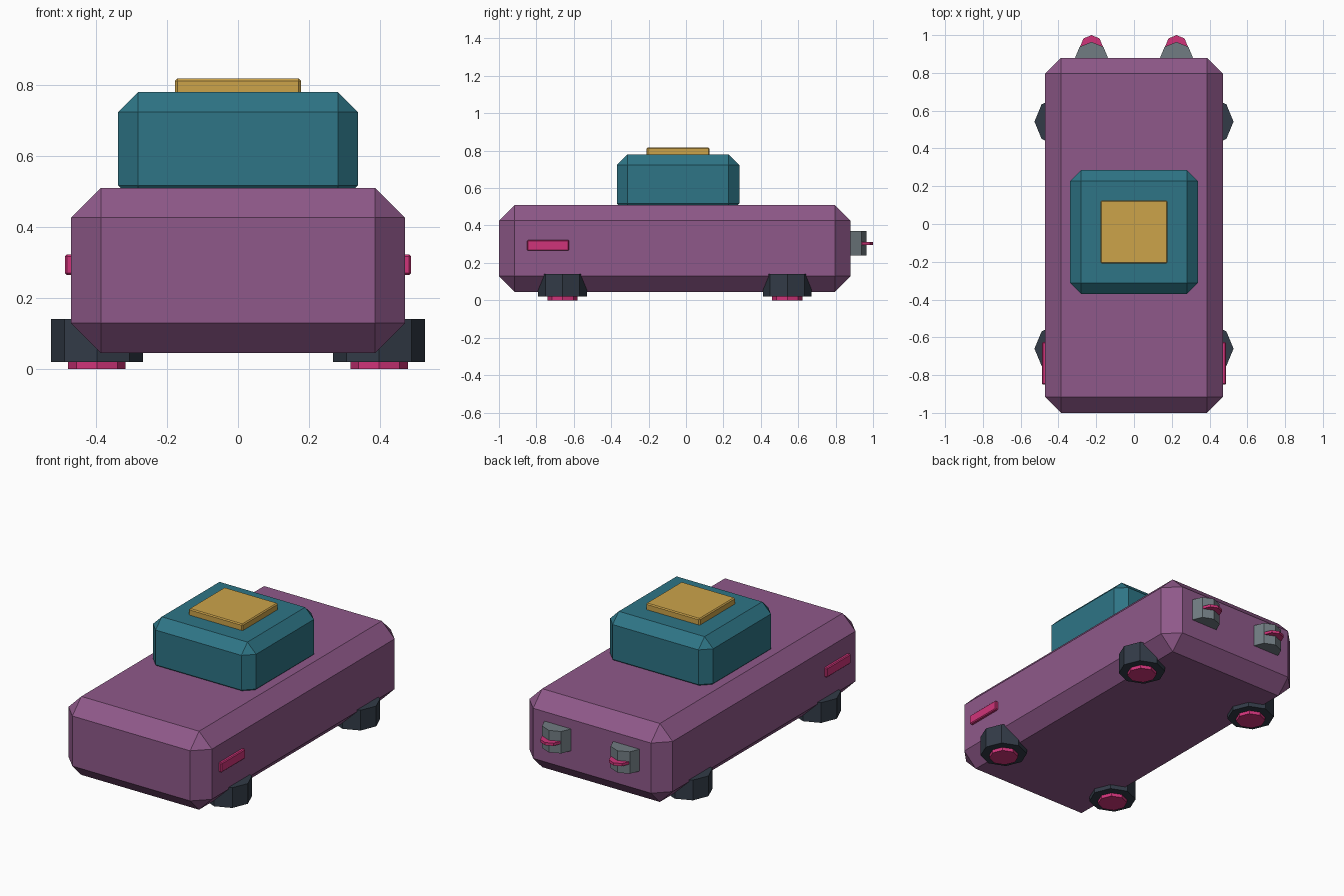
import bpy
import bmesh
from mathutils import Matrix, Vector

default_cube = bpy.data.objects.get("Cube")
if default_cube:
    bpy.data.objects.remove(default_cube, do_unlink=True)


def make_material(name, hex_code):
    """Flat material from an sRGB hex code, stored as linear values."""
    srgb = [int(hex_code[i:i + 2], 16) / 255 for i in (0, 2, 4)]
    color = [((c + 0.055) / 1.055) ** 2.4 for c in srgb] + [1.0]
    mat = bpy.data.materials.new(name)
    mat.use_nodes = True
    mat.diffuse_color = color
    mat.node_tree.nodes["Principled BSDF"].inputs["Base Color"].default_value = color
    return mat


purple = make_material("purple paint", "8F598A")
teal = make_material("teal paint", "2E7586")
gold = make_material("gold paint", "CCA34A")
pink = make_material("pink trim", "D0347A")
grey = make_material("grey metal", "717C82")
charcoal = make_material("charcoal rubber", "323B47")


def add_object(name, bm, mat):
    mesh = bpy.data.meshes.new(name)
    bm.to_mesh(mesh)
    bm.free()
    mesh.materials.append(mat)
    obj = bpy.data.objects.new(name, mesh)
    bpy.context.collection.objects.link(obj)
    return obj


def chamfered_box(name, low, high, chamfer, mat):
    """Box between two corners with a flat chamfer on every edge."""
    low, high = Vector(low), Vector(high)
    bm = bmesh.new()
    bmesh.ops.create_cube(bm, size=1)
    bmesh.ops.scale(bm, vec=high - low, verts=bm.verts)
    bmesh.ops.translate(bm, vec=(low + high) / 2, verts=bm.verts)
    bmesh.ops.bevel(bm, geom=bm.edges[:], offset=chamfer, segments=1,
                    profile=0.5, affect='EDGES')
    return add_object(name, bm, mat)


def octagon(name, x, y, z_low, z_high, radius, mat):
    """Upright eight-sided cylinder."""
    bm = bmesh.new()
    bmesh.ops.create_cone(bm, cap_ends=True, segments=8, radius1=radius,
                          radius2=radius, depth=z_high - z_low,
                          matrix=Matrix.Translation((x, y, (z_low + z_high) / 2)))
    return add_object(name, bm, mat)


# Body, cabin and roof panel
chamfered_box("body", (-0.47, -1, 0.045), (0.47, 0.88, 0.51), 0.084, purple)
chamfered_box("cabin", (-0.338, -0.37, 0.46), (0.338, 0.285, 0.78), 0.057, teal)
chamfered_box("roof_panel", (-0.177, -0.21, 0.77), (0.177, 0.125, 0.817), 0.006, gold)

for side, s in (("left", 1), ("right", -1)):
    # Wheels with hubs
    for end, y in (("front", -0.66), ("rear", 0.542)):
        octagon(f"{end}_{side}_wheel", s * 0.397, y, 0.02, 0.14, 0.13, charcoal)
        octagon(f"{end}_{side}_hub", s * 0.397, y, 0, 0.03, 0.081, pink)

    # Side marker
    x = s * 0.47
    chamfered_box(f"{side}_side_marker", (x - 0.017, -0.85, 0.265),
                  (x + 0.017, -0.625, 0.322), 0.005, pink)

    # Rear thruster and its thin fin
    octagon(f"{side}_thruster", s * 0.225, 0.875, 0.24, 0.37, 0.089, grey)
    octagon(f"{side}_thruster_fin", s * 0.225, 0.94, 0.296, 0.312, 0.06, pink)
